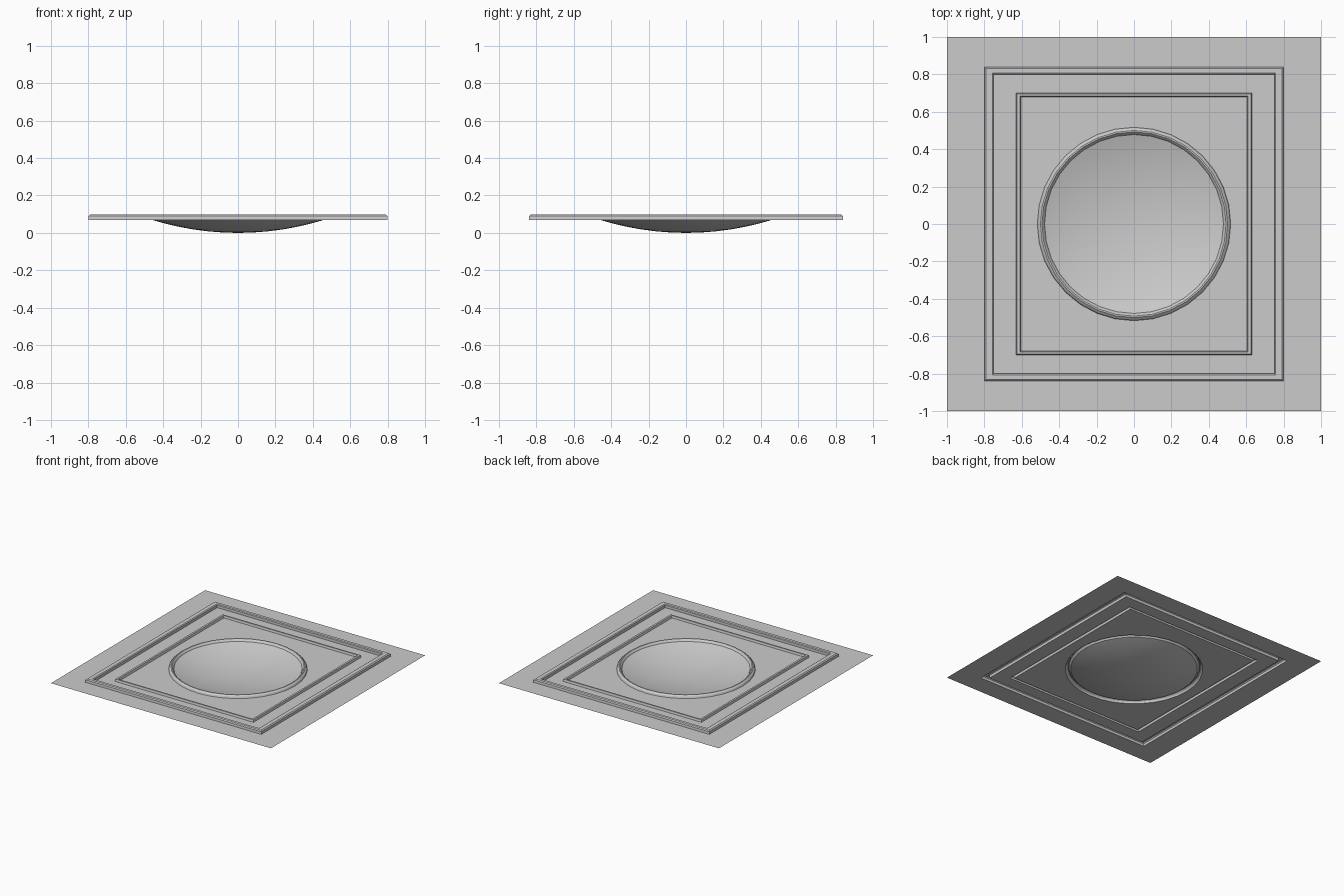
import bpy, bmesh, math

if "Cube" in bpy.data.objects:
    bpy.data.objects.remove(bpy.data.objects["Cube"])

BASE = 0.07      # height of the flat sheet
SIDES = 32       # sides of the dish

bm = bmesh.new()

def rect(hx, hy, z):
    return [bm.verts.new((sx * hx, sy * hy, z))
            for sx, sy in ((-1, -1), (1, -1), (1, 1), (-1, 1))]

def ring(r, z):
    return [bm.verts.new((r * math.cos(2 * math.pi * i / SIDES),
                          r * math.sin(2 * math.pi * i / SIDES), z))
            for i in range(SIDES)]

def skin(loops):
    """Join consecutive loops, listed from outside to inside."""
    for a, b in zip(loops, loops[1:]):
        n = len(a)
        for i in range(n):
            j = (i + 1) % n
            bm.faces.new((a[i], a[j], b[j], b[i]))

# Flat border, broad moulding and thin inner moulding
frame = [rect(*p) for p in (
    (1.0, 1.0, BASE),
    (0.80, 0.84, BASE), (0.798, 0.838, 0.09), (0.79, 0.83, 0.097),
    (0.757, 0.807, 0.097), (0.75, 0.80, 0.092), (0.75, 0.80, BASE),
    (0.63, 0.70, BASE), (0.626, 0.696, 0.088),
    (0.61, 0.684, 0.088), (0.605, 0.68, BASE))]
skin(frame)

# Raised round rim, then the shallow dish below the sheet
R = 1.546
rim = [(0.517, BASE), (0.512, 0.083), (0.50, 0.093), (0.492, 0.093),
       (0.483, 0.085)]
dish = [(r, R - math.sqrt(R * R - r * r))
        for r in (0.478, 0.46, 0.42, 0.37, 0.31, 0.24, 0.16, 0.08)]
rings = [ring(r, z) for r, z in rim + dish]
skin(rings)
centre = bm.verts.new((0, 0, 0))
for i in range(SIDES):
    bm.faces.new((rings[-1][i], rings[-1][(i + 1) % SIDES], centre))

# Flat field between the inner moulding and the round rim
quarter = SIDES // 4
outer, inner = frame[-1], rings[0]
for c in range(4):
    start = (c * quarter + 2 * quarter) % SIDES   # corner 0 lies at (-x, -y)
    for k in range(quarter):
        bm.faces.new((outer[c], inner[(start + k + 1) % SIDES],
                      inner[(start + k) % SIDES]))
    end = (start + quarter) % SIDES
    bm.faces.new((outer[c], outer[(c + 1) % 4], inner[end]))

bmesh.ops.recalc_face_normals(bm, faces=bm.faces)
if sum(f.normal.z * f.calc_area() for f in bm.faces) < 0:
    bmesh.ops.reverse_faces(bm, faces=bm.faces)

mesh = bpy.data.meshes.new("dished_panel")
bm.to_mesh(mesh)
bm.free()
panel = bpy.data.objects.new("dished_panel", mesh)
bpy.context.collection.objects.link(panel)

# Smooth dish, crisp mouldings
bpy.context.view_layer.objects.active = panel
panel.select_set(True)
bpy.ops.object.shade_smooth_by_angle(angle=math.radians(25))
